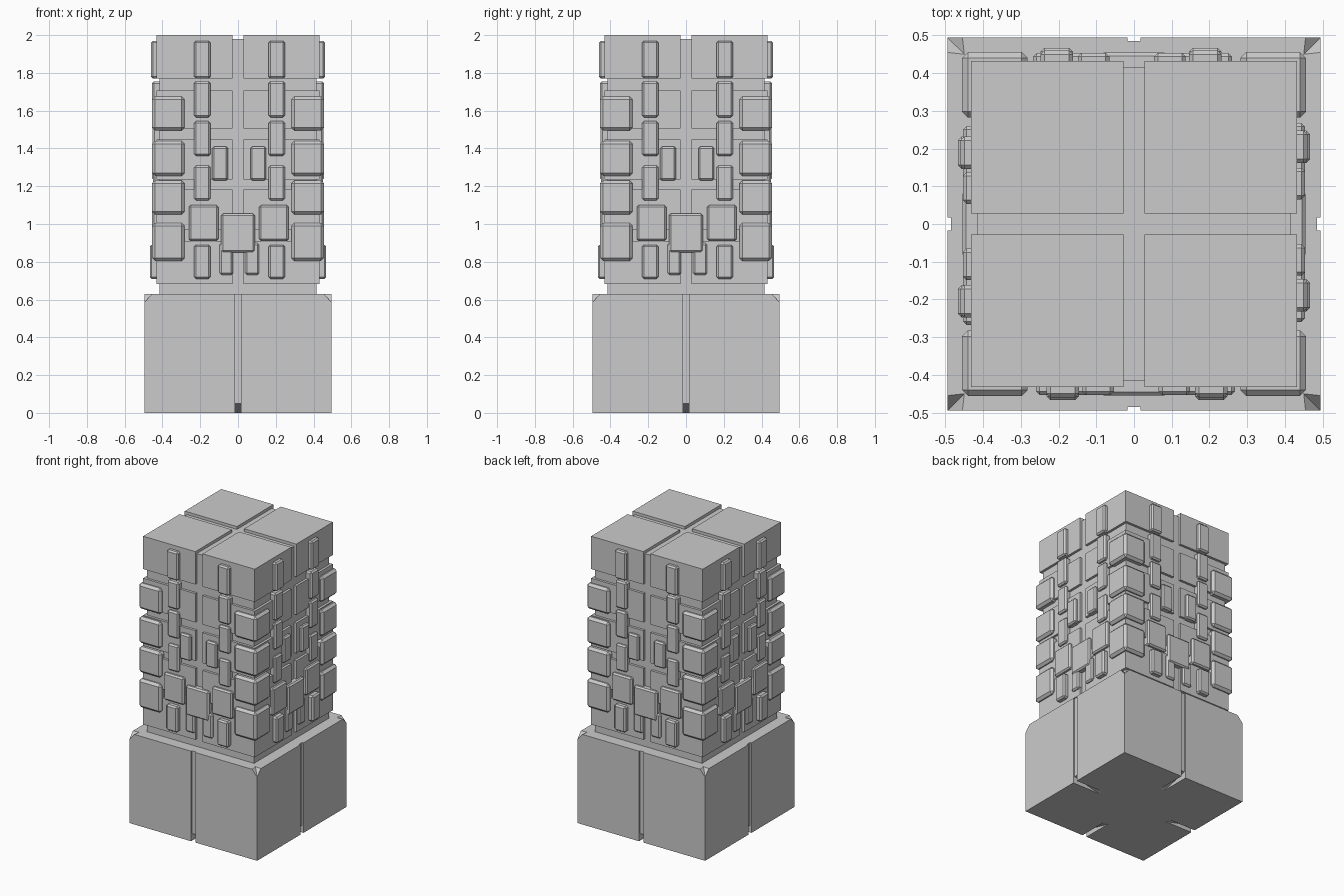
import bpy, bmesh
from math import pi
from mathutils import Matrix, Vector

cube = bpy.data.objects.get("Cube")
if cube:
    bpy.data.objects.remove(cube, do_unlink=True)

stone = bpy.data.materials.new("grey stone")
stone.use_nodes = True
grey = (0.6, 0.6, 0.6, 1)
stone.diffuse_color = grey
stone.node_tree.nodes["Principled BSDF"].inputs["Base Color"].default_value = grey


def add_box(bm, low, high, bevel=0.0):
    low, high = Vector(low), Vector(high)
    verts = bmesh.ops.create_cube(bm, size=1)["verts"]
    for v in verts:
        v.co = Vector([(l + h) / 2 + c * (h - l) for l, h, c in zip(low, high, v.co)])
    if bevel:
        edges = list({e for v in verts for e in v.link_edges})
        bmesh.ops.bevel(bm, geom=edges, offset=bevel, segments=1, affect='EDGES')


def make_object(name, bm):
    bmesh.ops.recalc_face_normals(bm, faces=bm.faces)
    mesh = bpy.data.meshes.new(name)
    bm.to_mesh(mesh)
    bm.free()
    mesh.materials.append(stone)
    obj = bpy.data.objects.new(name, mesh)
    bpy.context.collection.objects.link(obj)
    return obj


def four_sides(bm):
    """Repeat the front geometry around the vertical axis."""
    source = list(bm.verts) + list(bm.edges) + list(bm.faces)
    for k in range(1, 4):
        copy = bmesh.ops.duplicate(bm, geom=source)["geom"]
        verts = [g for g in copy if isinstance(g, bmesh.types.BMVert)]
        bmesh.ops.rotate(bm, verts=verts, matrix=Matrix.Rotation(k * pi / 2, 3, 'Z'))


# Pedestal: one quarter wall of each side, with chipped top corners and a centre groove
W, TOP, G, D = 0.495, 0.63, 0.017, 0.485
bm = bmesh.new()


def face(*points):
    bm.faces.new([bm.verts.new(p) for p in points])


SLOT, REACH = 0.05, 0.28
for s in (-1, 1):
    face((s * G, -W, 0), (s * W, -W, 0), (s * W, -W, 0.585), (s * 0.455, -W, TOP), (s * G, -W, TOP))
    face((s * G, -W, 0), (s * G, -W, TOP), (s * G, -D, TOP), (s * G, -D, SLOT), (s * G, -D, 0))
    face((s * G, -D, 0), (s * G, -D, SLOT), (s * G, -REACH, 0))
    face((s * W, -W, 0.585), (s * 0.455, -W, TOP), (s * 0.45, -0.45, TOP))
    face((s * G, -W, TOP), (s * 0.455, -W, TOP), (s * 0.45, -0.45, TOP), (0, 0, TOP), (s * G, -D, TOP))
    face((s * G, -W, 0), (s * W, -W, 0), (0, 0, 0), (s * G, -REACH, 0), (s * G, -D, 0))
face((-G, -D, SLOT), (G, -D, SLOT), (G, -D, TOP), (-G, -D, TOP))
face((-G, -D, SLOT), (G, -D, SLOT), (G, -REACH, 0), (-G, -REACH, 0))
face((-G, -D, TOP), (G, -D, TOP), (0, 0, TOP))
face((-G, -REACH, 0), (G, -REACH, 0), (0, 0, 0))
four_sides(bm)
bmesh.ops.remove_doubles(bm, verts=bm.verts, dist=0.0005)
make_object("pedestal", bm)

# Inner column seen in the gaps
bm = bmesh.new()
add_box(bm, (-0.415, -0.415, 0.6), (0.415, 0.415, 1.98))
make_object("column_core", bm)

# Four stacks of large blocks
bm = bmesh.new()
for low, high in ((1.77, 2), (1.505, 1.706), (1.235, 1.447), (0.97, 1.183), (0.683, 0.91)):
    add_box(bm, (0.028, -0.432, low), (0.432, -0.028, high))
four_sides(bm)
make_object("column_blocks", bm)

# Stones wrapping the corners
bm = bmesh.new()
for low, high in ((1.495, 1.675), (1.255, 1.44), (1.05, 1.23), (0.805, 1.005)):
    add_box(bm, (0.282, -0.456, low), (0.456, -0.282, high), 0.016)
four_sides(bm)
make_object("corner_stones", bm)

# Raised stones on each face: centre, half width, bottom, top, depth
stones = [(-0.095, 0.042, 1.23, 1.41, 0.454), (0.107, 0.042, 1.23, 1.41, 0.454),
          (-0.182, 0.078, 0.91, 1.1, 0.454), (0.19, 0.078, 0.91, 1.1, 0.454),
          (-0.062, 0.035, 0.73, 0.9, 0.448), (0.075, 0.037, 0.73, 0.9, 0.448),
          (0, 0.09, 0.85, 1.055, 0.455)]
for x in (-0.189, 0.205):
    for low, high, depth in ((1.77, 1.97, 0.46), (1.565, 1.755, 0.455), (1.36, 1.545, 0.452),
                             (1.125, 1.31, 0.45), (0.71, 0.89, 0.467)):
        stones.append((x, 0.043, low, high, depth))
bm = bmesh.new()
for x, half, low, high, depth in stones:
    add_box(bm, (x - half, -depth, low), (x + half, -0.4, high), 0.01)
four_sides(bm)
make_object("face_stones", bm)
